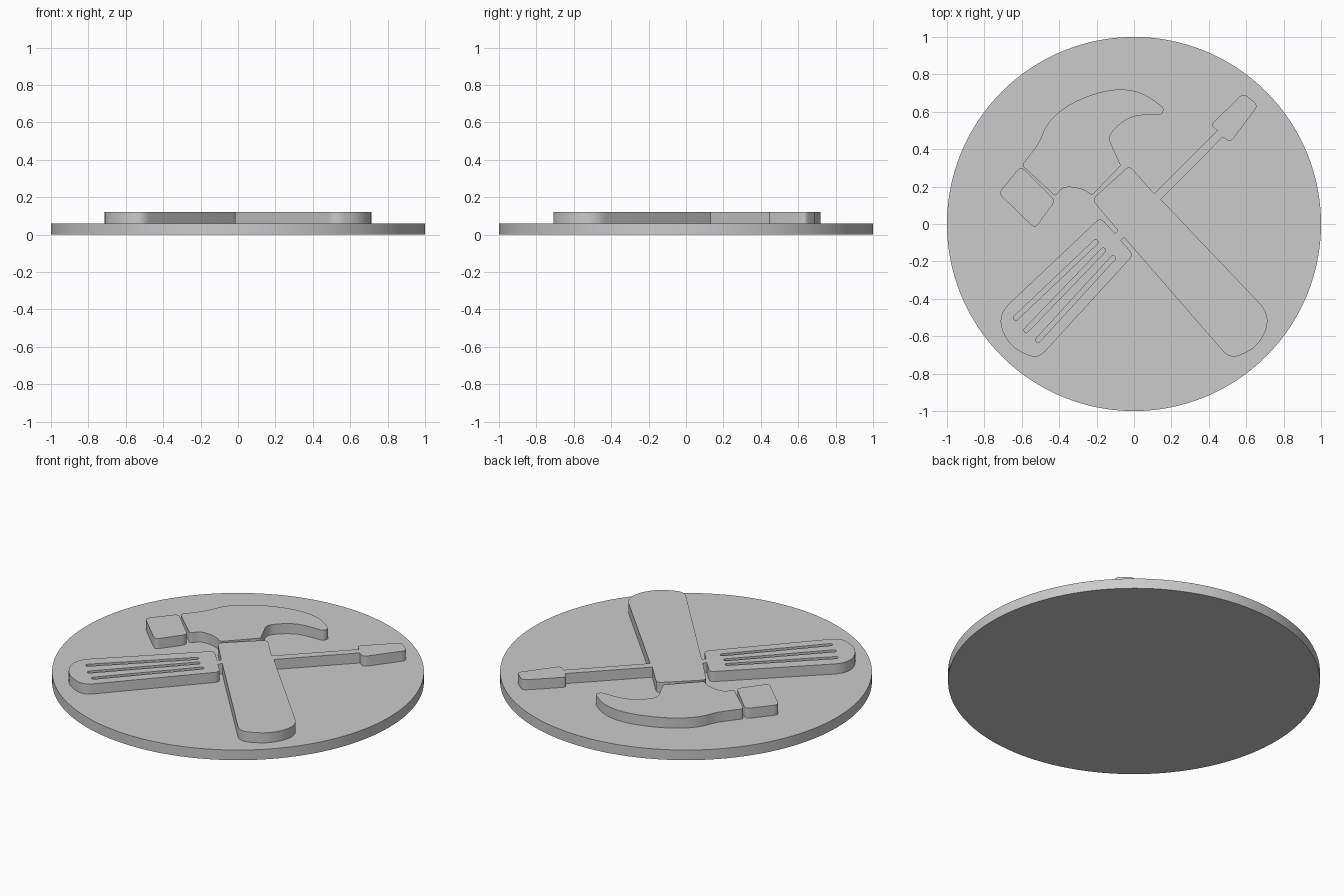
import bpy, bmesh, math
from mathutils import Vector

if "Cube" in bpy.data.objects:
    bpy.data.objects.remove(bpy.data.objects["Cube"])

BASE_TOP, RELIEF_TOP = 0.06, 0.12

grey = bpy.data.materials.new("plain grey")
grey.diffuse_color = (0.6, 0.6, 0.6, 1)
grey.use_nodes = True
grey.node_tree.nodes["Principled BSDF"].inputs["Base Color"].default_value = grey.diffuse_color


def finish(obj):
    """Give the part its colour and smooth its round walls."""
    obj.data.materials.clear()
    obj.data.materials.append(grey)
    bpy.ops.object.select_all(action='DESELECT')
    obj.select_set(True)
    bpy.context.view_layer.objects.active = obj
    bpy.ops.object.shade_smooth_by_angle(angle=math.radians(30))


def rounded(corners, steps=6):
    """Closed outline from (x, y, rounding) corners."""
    out = []
    n = len(corners)
    for i, (x, y, r) in enumerate(corners):
        p = Vector((x, y))
        a = Vector(corners[i - 1][:2]) - p
        b = Vector(corners[(i + 1) % n][:2]) - p
        p0 = p + a.normalized() * min(r, a.length / 2)
        p1 = p + b.normalized() * min(r, b.length / 2)
        count = steps if r > 0 else 0
        for k in range(count + 1):
            t = k / count if count else 0
            q = p0 * (1 - t) ** 2 + p * 2 * t * (1 - t) + p1 * t ** 2
            if not out or (q - out[-1]).length > 1e-4:
                out.append(q)
    if (out[0] - out[-1]).length < 1e-4:
        out.pop()
    return out


def slot(x0, y0, x1, y1, r=0.013):
    """Round-ended slot outline."""
    ang = math.atan2(y1 - y0, x1 - x0)
    pts = []
    for cx, cy, start in ((x0, y0, ang + math.pi / 2), (x1, y1, ang - math.pi / 2)):
        for k in range(9):
            t = start + math.pi * k / 8
            pts.append(Vector((cx + r * math.cos(t), cy + r * math.sin(t))))
    return pts


def relief(name, outlines):
    """Raised plate from an outline followed by any hole outlines."""
    curve = bpy.data.curves.new(name, 'CURVE')
    curve.dimensions = '2D'
    curve.fill_mode = 'BOTH'
    curve.extrude = (RELIEF_TOP - BASE_TOP) / 2
    for pts in outlines:
        s = curve.splines.new('POLY')
        s.points.add(len(pts) - 1)
        for sp, q in zip(s.points, pts):
            sp.co = (q.x, q.y, 0, 1)
        s.use_cyclic_u = True
    temp = bpy.data.objects.new(name + " outline", curve)
    bpy.context.collection.objects.link(temp)
    bpy.context.view_layer.update()
    graph = bpy.context.evaluated_depsgraph_get()
    mesh = bpy.data.meshes.new_from_object(temp.evaluated_get(graph))
    bpy.data.objects.remove(temp)
    bm = bmesh.new()
    bm.from_mesh(mesh)
    bmesh.ops.remove_doubles(bm, verts=bm.verts, dist=1e-5)
    bmesh.ops.recalc_face_normals(bm, faces=bm.faces)
    bmesh.ops.translate(bm, verts=bm.verts, vec=(0, 0, (RELIEF_TOP + BASE_TOP) / 2))
    # the hidden underside rests on the base, so leave it open
    under = [f for f in bm.faces if f.normal.z < -0.9]
    bmesh.ops.delete(bm, geom=under, context='FACES')
    bm.to_mesh(mesh)
    bm.free()
    mesh.name = name
    obj = bpy.data.objects.new(name, mesh)
    bpy.context.collection.objects.link(obj)
    finish(obj)


# round base
bpy.ops.mesh.primitive_cylinder_add(vertices=128, radius=1, depth=BASE_TOP,
                                    location=(0, 0, BASE_TOP / 2))
base = bpy.context.object
base.name = "round_base"
finish(base)

# hammer handle joined to the crossed screwdriver, with three grip slots
tools = rounded([
    (-0.225, 0.13, 0.03), (-0.025, 0.313, 0.03),                  # hammer handle top
    (0.107, 0.163, 0), (0.444, 0.50, 0),                          # shaft, upper edge
    (0.41, 0.53, 0.025), (0.585, 0.70, 0.03), (0.665, 0.635, 0.03),  # blade tip
    (0.515, 0.435, 0.03), (0.475, 0.465, 0), (0.144, 0.131, 0),   # shaft, lower edge
    (0.735, -0.49, 0.09), (0.67, -0.655, 0.12), (0.515, -0.725, 0.06),  # handle butt
    (-0.053, -0.072, 0), (-0.07, -0.088, 0), (-0.003, -0.165, 0.03),    # neck
    (-0.515, -0.725, 0.06), (-0.67, -0.655, 0.12), (-0.735, -0.49, 0.09),  # grip butt
    (-0.18, 0.035, 0.03), (-0.10, -0.052, 0), (-0.086, -0.035, 0),
])
relief("hammer_handle_and_screwdriver", [
    tools,
    slot(-0.205, -0.097, -0.632, -0.502),
    slot(-0.165, -0.141, -0.575, -0.567),
    slot(-0.112, -0.182, -0.513, -0.620),
])

# hammer head with curved claw
relief("hammer_head", [rounded([
    (-0.07, 0.313, 0.01), (-0.14, 0.465, 0.04), (-0.085, 0.53, 0.1),
    (0.0, 0.583, 0.1), (0.15, 0.583, 0.02), (0.162, 0.62, 0.02),
    (0.055, 0.70, 0.1), (-0.064, 0.725, 0.1), (-0.19, 0.705, 0.1),
    (-0.32, 0.655, 0.1), (-0.415, 0.59, 0.1), (-0.475, 0.52, 0.1),
    (-0.505, 0.435, 0.1), (-0.60, 0.315, 0.02), (-0.42, 0.148, 0.015),
    (-0.385, 0.195, 0.04), (-0.33, 0.198, 0.06), (-0.27, 0.185, 0.06),
    (-0.225, 0.153, 0.01)])])

# hammer striking face
relief("striking_face", [rounded([
    (-0.605, 0.31, 0.03), (-0.42, 0.125, 0.03),
    (-0.53, -0.025, 0.03), (-0.725, 0.165, 0.03)])])
